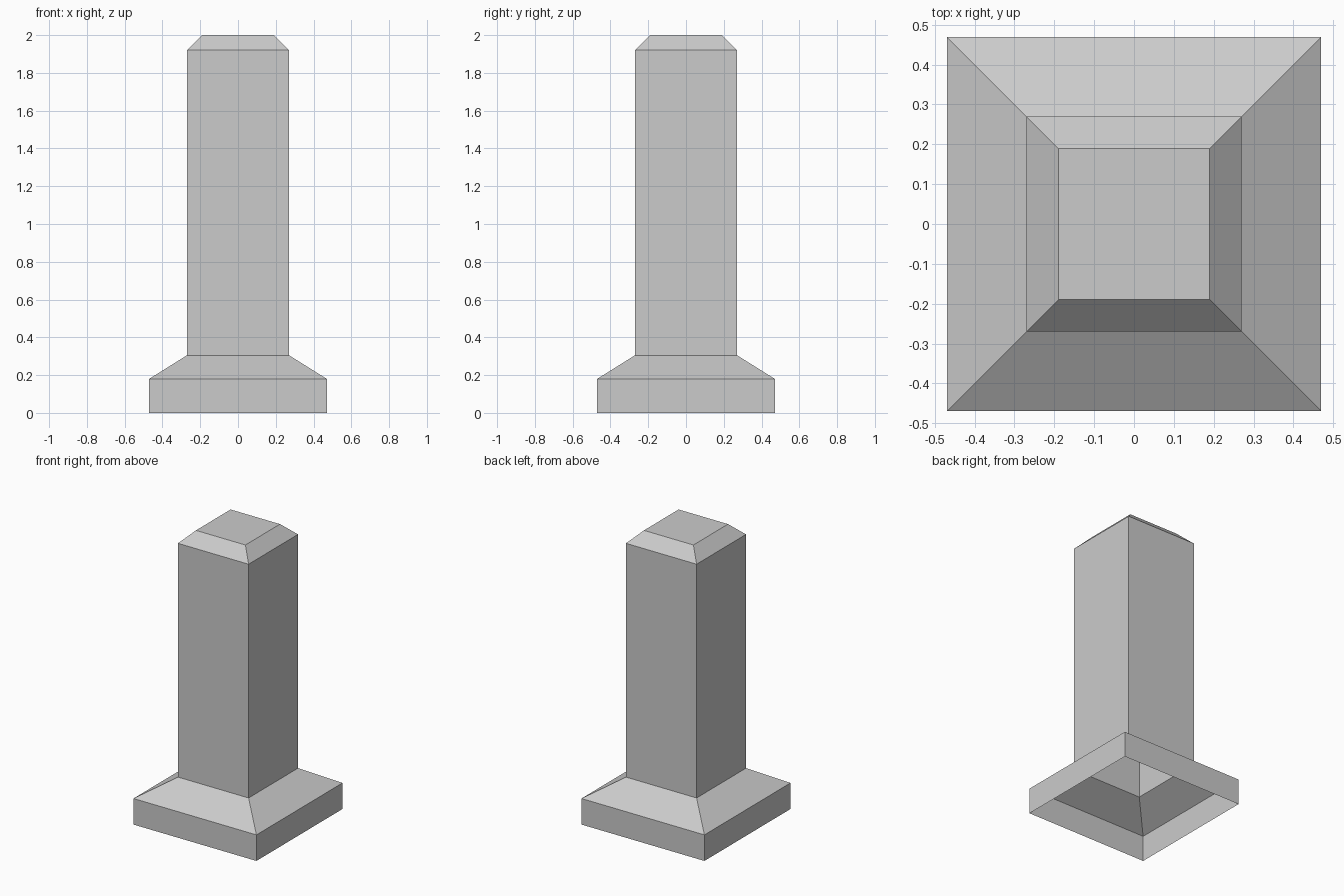
import bpy, bmesh

if "Cube" in bpy.data.objects:
    bpy.data.objects.remove(bpy.data.objects["Cube"])

# (half width, height) of each square ring, from the ground to the top
PROFILE = [(0.47, 0.0), (0.47, 0.18), (0.27, 0.305), (0.27, 1.92), (0.189, 2.0)]
CORNERS = [(-1, -1), (1, -1), (1, 1), (-1, 1)]

bm = bmesh.new()
rings = [[bm.verts.new((x * w, y * w, z)) for x, y in CORNERS] for w, z in PROFILE]

# Plinth, sloped shoulder, shaft and chamfer; hollow and open underneath
for low, high in zip(rings, rings[1:]):
    for i in range(4):
        j = (i + 1) % 4
        bm.faces.new((low[i], low[j], high[j], high[i]))

# Flat cap
bm.faces.new(rings[-1])

mesh = bpy.data.meshes.new("square_post")
bm.to_mesh(mesh)
bm.free()
post = bpy.data.objects.new("square_post", mesh)
bpy.context.collection.objects.link(post)
